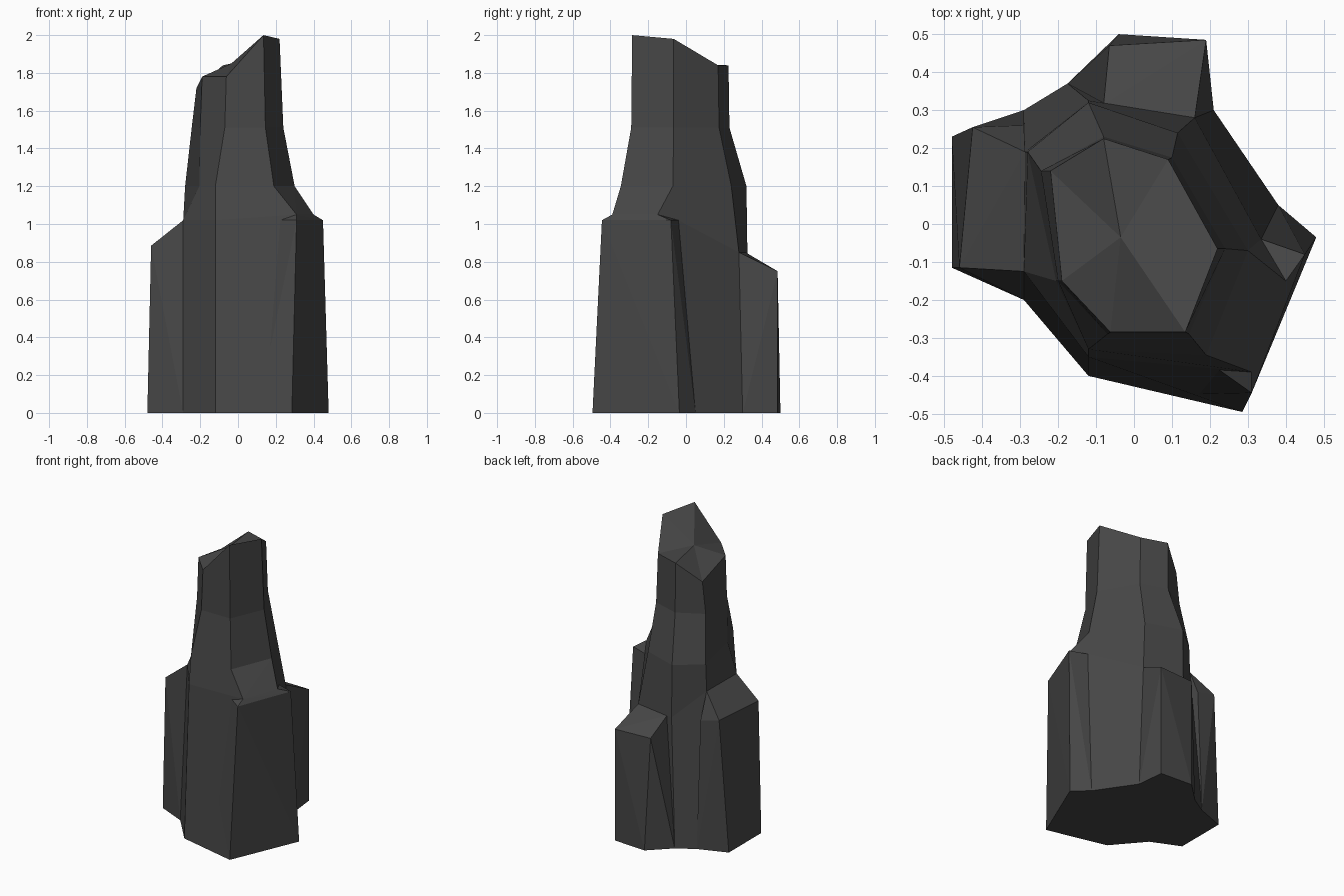
import bpy
import bmesh

cube = bpy.data.objects.get("Cube")
if cube:
    bpy.data.objects.remove(cube, do_unlink=True)

# One dark stone colour
stone = bpy.data.materials.new("dark_stone")
stone.use_nodes = True
colour = (0.062, 0.062, 0.062, 1)
stone.diffuse_color = colour
shader = stone.node_tree.nodes["Principled BSDF"]
shader.inputs["Base Color"].default_value = colour
shader.inputs["Roughness"].default_value = 0.9


def finish(name, bm):
    """Turn a bmesh into a flat shaded stone object."""
    bmesh.ops.recalc_face_normals(bm, faces=bm.faces[:])
    mesh = bpy.data.meshes.new(name)
    bm.to_mesh(mesh)
    bm.free()
    mesh.materials.append(stone)
    obj = bpy.data.objects.new(name, mesh)
    bpy.context.collection.objects.link(obj)
    return obj


def loft(name, rings, tip):
    """Join rings of equal count, close the base and fan the top to a tip."""
    bm = bmesh.new()
    loops = [[bm.verts.new(p) for p in ring] for ring in rings]
    count = len(loops[0])
    peak = bm.verts.new(tip)
    bm.faces.new(loops[0])
    for i in range(count):
        j = (i + 1) % count
        for low, high in zip(loops, loops[1:]):
            bm.faces.new((low[i], low[j], high[j], high[i]))
        bm.faces.new((loops[-1][i], loops[-1][j], peak))
    return finish(name, bm)


def boulder(name, points):
    """Faceted convex block around its corner points."""
    bm = bmesh.new()
    for p in points:
        bm.verts.new(p)
    result = bmesh.ops.convex_hull(bm, input=bm.verts[:])
    spare = {g for g in result["geom_interior"] if isinstance(g, bmesh.types.BMVert)}
    bmesh.ops.delete(bm, geom=list(spare), context="VERTS")
    bmesh.ops.dissolve_limit(bm, angle_limit=0.02, verts=bm.verts[:], edges=bm.edges[:])
    return finish(name, bm)


def level(z, outline):
    return [(x, y, z) for x, y in outline]


# Column rings, each running back, right, front, left
base = level(0, [(-.175, .37), (.21, .30), (.38, .05), (.285, -.495),
                 (-.12, -.40), (-.29, -.20), (-.29, .30)])
shoulder = [(-.12, .325, .85), (.16, .28, .85), (.335, -.04, 1.02), (.31, -.39, 1.05),
            (-.12, -.35, 1.02), (-.29, -.125, 1.02), (-.287, .19, 1.02)]
waist = level(1.2, [(-.12, .32), (.115, .24), (.30, -.07), (.19, -.345),
                    (-.12, -.33), (-.205, -.15), (-.28, .19)])
neck = level(1.51, [(-.08, .23), (.10, .175), (.24, -.065), (.145, -.29),
                    (-.07, -.29), (-.20, -.15), (-.245, .14)])
crown = [(-.08, .225, 1.84), (.09, .17, 1.84), (.22, -.065, 1.98), (.135, -.285, 2),
         (-.062, -.285, 1.78), (-.19, -.15, 1.78), (-.22, .14, 1.72)]
loft("rock_column", [base, shoulder, waist, neck, crown], (-.035, -.035, 1.85))

# Large block leaning on the front left side
ledge = (.40, -.15, 1.05)
boulder("front_block", [base[2], base[3], (.10, -.45, 0), (.48, -.035, 0),
                        (.31, -.445, 1.02), (.45, -.08, 1.02), (.19, -.36, 1.02),
                        shoulder[2], shoulder[3], ledge])

# Sloping shoulder above that block
boulder("front_shoulder", [waist[2], waist[3], shoulder[2], shoulder[3], ledge])

# Block on the right side
boulder("side_block", [base[5], base[6], (-.48, -.115, 0), (-.48, .23, 0),
                       (-.46, -.115, .885), (-.425, .255, .885),
                       shoulder[5], shoulder[6], (-.29, .26, .85)])

# Lower block at the back
boulder("back_block", [base[0], base[1], (-.04, .50, 0), (.19, .485, 0), (.17, .38, 0),
                       (-.065, .47, .75), (.19, .485, .75),
                       (-.08, .315, .85), shoulder[1]])
